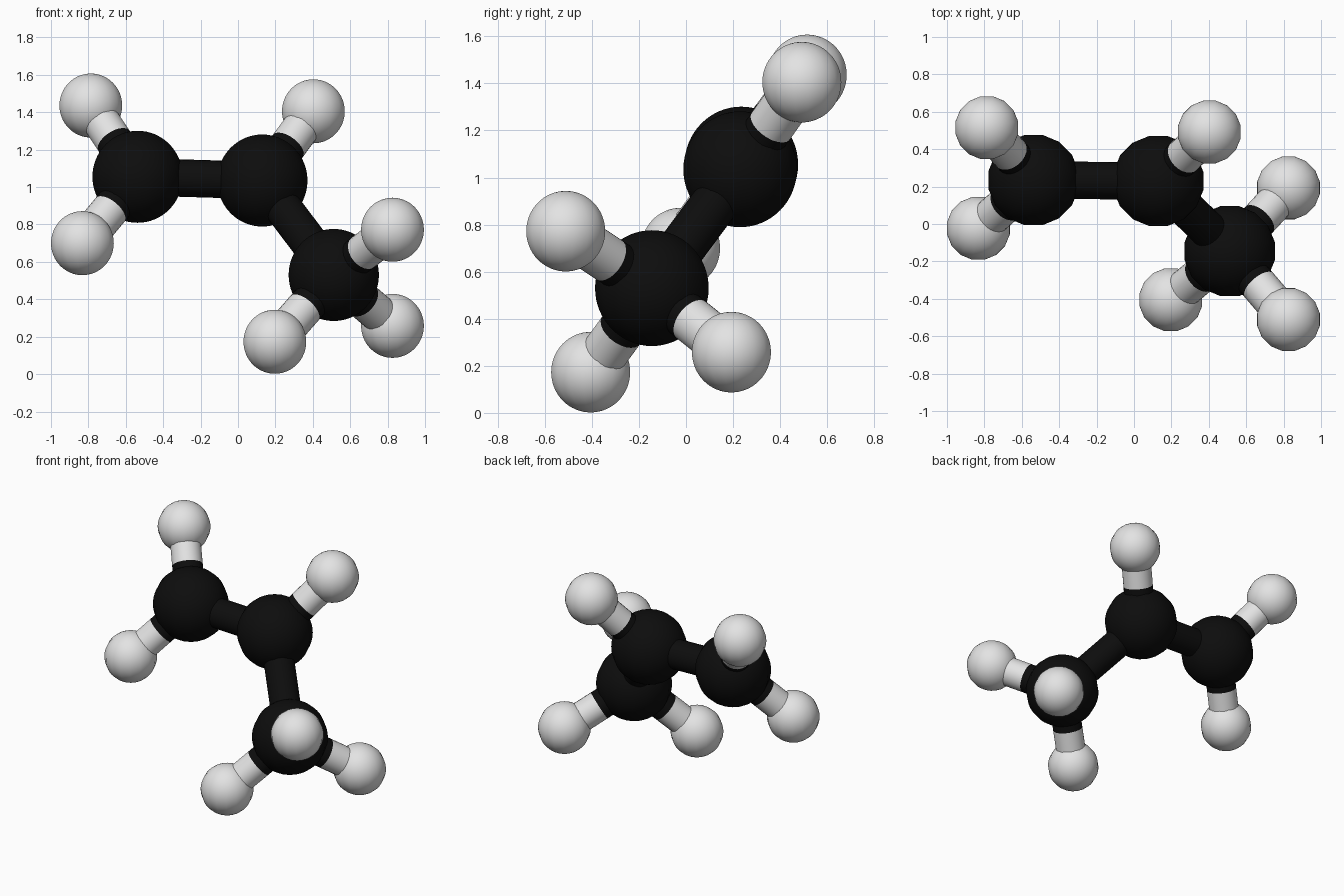
import bpy, math
from mathutils import Vector

if "Cube" in bpy.data.objects:
    bpy.data.objects.remove(bpy.data.objects["Cube"])


def material(name, value):
    m = bpy.data.materials.new(name)
    m.diffuse_color = (value, value, value, 1)
    m.use_nodes = True
    m.node_tree.nodes["Principled BSDF"].inputs["Base Color"].default_value = m.diffuse_color
    return m


BLACK = material("carbon_black", 0.004)
WHITE = material("hydrogen_white", 0.77)

CARBON_R, HYDROGEN_R, BOND_R = 0.246, 0.171, 0.1

# Atom centres
carbons = {
    "left": Vector((-0.537, 0.235, 1.055)),
    "middle": Vector((0.13, 0.23, 1.035)),
    "right": Vector((0.512, -0.145, 0.53)),
}
hydrogens = {
    "left": [(-0.787, 0.515, 1.436), (-0.832, -0.023, 0.70)],
    "middle": [(0.403, 0.492, 1.405)],
    "right": [(0.826, -0.511, 0.772), (0.197, -0.405, 0.173), (0.826, 0.193, 0.258)],
}


def finish(name, mat):
    ob = bpy.context.object
    ob.name = name
    ob.data.materials.append(mat)
    bpy.ops.object.shade_smooth_by_angle(angle=math.radians(40))


def atom(name, centre, radius, mat):
    # sixteen segments around, finely ringed, flats facing the axes
    bpy.ops.mesh.primitive_uv_sphere_add(segments=16, ring_count=32, radius=radius,
                                         location=centre, rotation=(0, 0, math.pi / 16))
    finish(name, mat)


def bond(name, a, b, mat):
    d = b - a
    bpy.ops.mesh.primitive_cylinder_add(vertices=24, radius=BOND_R, depth=d.length,
                                        location=(a + b) / 2,
                                        rotation=d.to_track_quat('Z', 'Y').to_euler())
    finish(name, mat)


# Carbon chain
for key, c in carbons.items():
    atom("carbon_" + key, c, CARBON_R, BLACK)
bond("carbon_bond_left", carbons["left"], carbons["middle"], BLACK)
bond("carbon_bond_right", carbons["middle"], carbons["right"], BLACK)

# Hydrogens, each on a bond that is half black and half white
for key, points in hydrogens.items():
    for i, p in enumerate(points, 1):
        c, h = carbons[key], Vector(p)
        mid = (c + h) / 2
        tag = f"{key}_{i}"
        atom("hydrogen_" + tag, h, HYDROGEN_R, WHITE)
        bond("bond_inner_" + tag, c, mid, BLACK)
        bond("bond_outer_" + tag, mid, h, WHITE)
